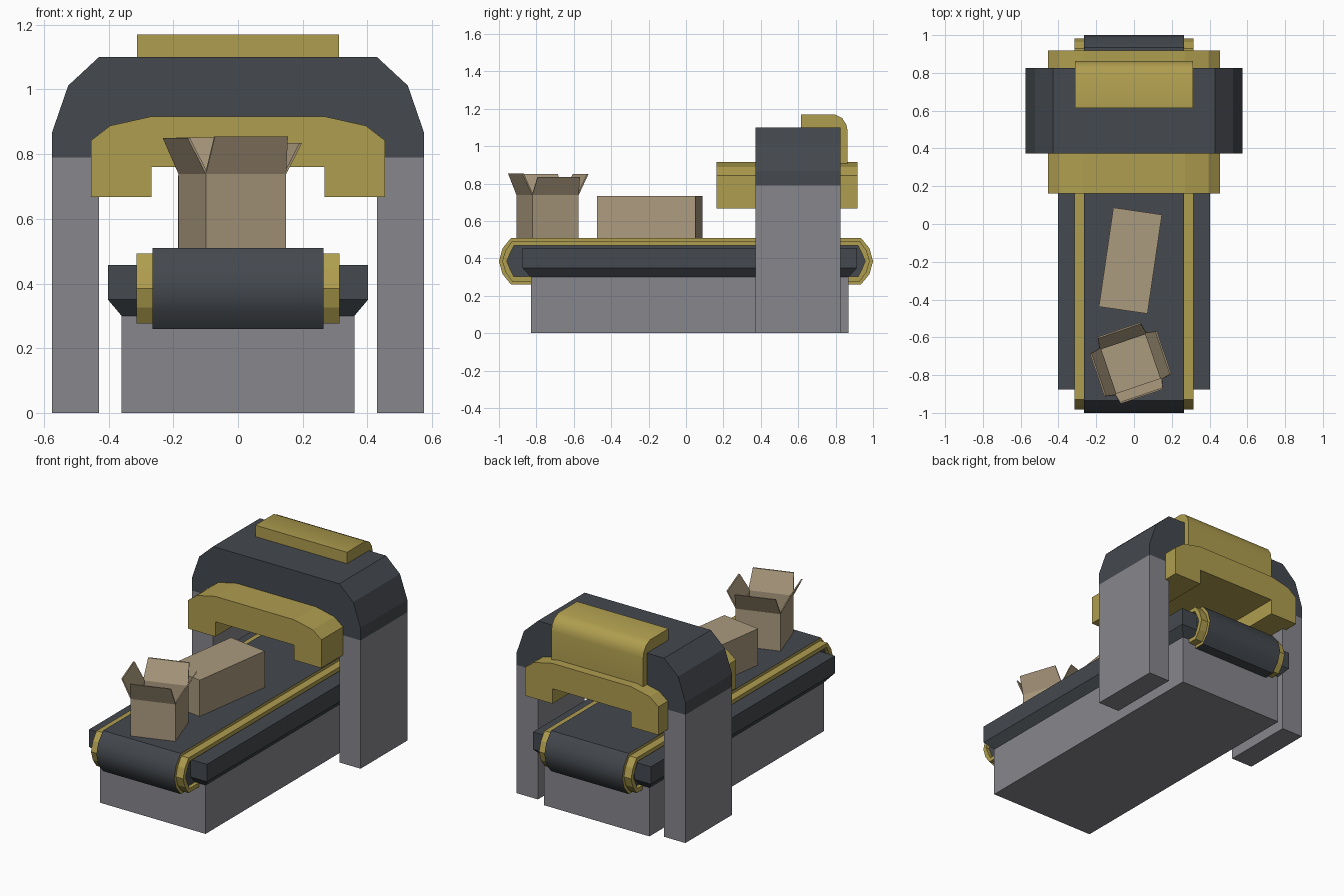
import bpy, bmesh, math
from mathutils import Vector, Matrix

if "Cube" in bpy.data.objects:
    bpy.data.objects.remove(bpy.data.objects["Cube"])


def material(name, rgb):
    m = bpy.data.materials.new(name)
    m.diffuse_color = (*rgb, 1)
    m.use_nodes = True
    m.node_tree.nodes["Principled BSDF"].inputs["Base Color"].default_value = m.diffuse_color
    return m


DARK = material("dark_grey", (0.058, 0.066, 0.077))
YELLOW = material("yellow", (0.43, 0.34, 0.078))
GREY = material("mid_grey", (0.245, 0.24, 0.26))
CARD = material("cardboard", (0.41, 0.325, 0.21))


def finish(name, bm, *mats, smooth=None):
    bmesh.ops.recalc_face_normals(bm, faces=bm.faces)
    me = bpy.data.meshes.new(name)
    bm.to_mesh(me)
    bm.free()
    ob = bpy.data.objects.new(name, me)
    bpy.context.collection.objects.link(ob)
    for m in mats:
        me.materials.append(m)
    if smooth:
        bpy.ops.object.select_all(action='DESELECT')
        ob.select_set(True)
        bpy.context.view_layer.objects.active = ob
        bpy.ops.object.shade_smooth_by_angle(angle=math.radians(smooth))
    return ob


def add_box(bm, lo, hi):
    c = [(a + b) / 2 for a, b in zip(lo, hi)]
    s = [b - a for a, b in zip(lo, hi)]
    return bmesh.ops.create_cube(
        bm, size=1, matrix=Matrix.Translation(c) @ Matrix.Diagonal((*s, 1)))["verts"]


def box(name, lo, hi, mat):
    bm = bmesh.new()
    add_box(bm, lo, hi)
    return finish(name, bm, mat)


def prism(name, pts, axis, a, b, *mats, smooth=None, side_index=0):
    """Extrude a closed profile along x (points are y,z) or y (points are x,z)."""
    bm = bmesh.new()
    place = (lambda p, t: (t, p[0], p[1])) if axis == 'x' else (lambda p, t: (p[0], t, p[1]))
    A = [bm.verts.new(place(p, a)) for p in pts]
    B = [bm.verts.new(place(p, b)) for p in pts]
    for cap in (A, B):
        bm.faces.new(cap).material_index = side_index
    for i in range(len(pts)):
        j = (i + 1) % len(pts)
        bm.faces.new((A[i], A[j], B[j], B[i]))
    return finish(name, bm, *mats, smooth=smooth)


def mirrored(half):
    return half + [(-x, z) for x, z in reversed(half)]


def belt_loop(inset):
    """Side outline of the conveyor, shrunk by inset."""
    r, zc = 0.125 - inset, 0.385
    half = [(0.935 - 0.35 * inset, r), (0.981 - inset, 0.55 * r), (1 - inset, 0),
            (0.981 - inset, -0.55 * r), (0.935 - 0.35 * inset, -r)]
    return [(y, zc + z) for y, z in half] + [(-y, zc + z) for y, z in reversed(half)]


# Plinth
box("base", (-0.36, -0.83, 0), (0.36, 0.87, 0.30), GREY)

# Tray with chamfered underside
bm = bmesh.new()
rings = [[bm.verts.new((x, y, z)) for x, y in
          ((-w, y0), (w, y0), (w, y1), (-w, y1))]
         for w, y0, y1, z in ((0.36, -0.83, 0.87, 0.30), (0.402, -0.875, 0.915, 0.35),
                              (0.402, -0.875, 0.915, 0.457))]
bm.faces.new(rings[0])
bm.faces.new(rings[-1])
for lo, hi in zip(rings, rings[1:]):
    for i in range(4):
        j = (i + 1) % 4
        bm.faces.new((lo[i], lo[j], hi[j], hi[i]))
finish("tray", bm, DARK)

# Conveyor belt with yellow edges, and its dark core
prism("belt", belt_loop(0), 'x', -0.265, 0.265, DARK, YELLOW, smooth=35, side_index=1)
prism("belt_core", belt_loop(0.04), 'x', -0.29, 0.29, DARK)

# Yellow rail rings on both sides
for side, s in (("left", -1), ("right", 1)):
    bm = bmesh.new()
    loops = [[bm.verts.new((s * x, y, z)) for y, z in belt_loop(i)]
             for x, i in ((0.262, 0.017), (0.314, 0.017), (0.314, 0.042), (0.262, 0.042))]
    n = len(loops[0])
    for k in range(4):
        P, Q = loops[k], loops[(k + 1) % 4]
        for i in range(n):
            j = (i + 1) % n
            bm.faces.new((P[i], P[j], Q[j], Q[i]))
    finish(side + "_rail", bm, YELLOW)

# Gantry: legs, dark arch, yellow tunnel, top cap
for side, s in (("left", -1), ("right", 1)):
    xs = sorted((s * 0.43, s * 0.575))
    box(side + "_leg", (xs[0], 0.372, 0), (xs[1], 0.827, 0.79), GREY)
prism("gantry_top", mirrored([(0.575, 0.79), (0.575, 0.867), (0.525, 1.012), (0.43, 1.10)]),
      'y', 0.372, 0.827, DARK)
prism("scanner_tunnel", mirrored([(0.268, 0.76), (0.268, 0.668), (0.455, 0.668), (0.455, 0.842),
                                  (0.395, 0.888), (0.27, 0.916)]),
      'y', 0.162, 0.918, YELLOW)
prism("gantry_cap", [(0.615, 1.09), (0.615, 1.17), (0.795, 1.17), (0.835, 1.15), (0.858, 1.115),
                     (0.864, 1.08), (0.864, 0.90), (0.815, 0.90), (0.815, 1.09)],
      'x', -0.3125, 0.3125, YELLOW, smooth=40)

# Closed parcel
ob = box("closed_parcel", (-0.13, -0.265, 0), (0.13, 0.265, 0.224), CARD)
ob.location = (-0.019, -0.194, 0.51)
ob.rotation_euler.z = math.radians(-8.3)

# Open carton: floor, four walls and four splayed flaps
bm = bmesh.new()
H, T, TOP = 0.131, 0.008, 0.228
add_box(bm, (-H, -H, 0), (H, H, T))
for k, (out, rise) in enumerate(((0.052, 0.116), (0.056, 0.096), (0.06, 0.114), (0.056, 0.112))):
    new = add_box(bm, (-H, -H, T), (H, -H + T, TOP))
    flap = add_box(bm, (-H, -H, TOP), (H, -H + T, TOP + rise))
    for v in flap:
        if v.co.z > TOP + 0.01:
            v.co.x *= 0.91
            v.co.y -= out
    bmesh.ops.rotate(bm, verts=new + flap, cent=(0, 0, 0),
                     matrix=Matrix.Rotation(k * math.pi / 2, 3, 'Z'))
ob = finish("open_carton", bm, CARD)
ob.location = (-0.0175, -0.74, 0.51)
ob.rotation_euler.z = math.radians(18.8)
